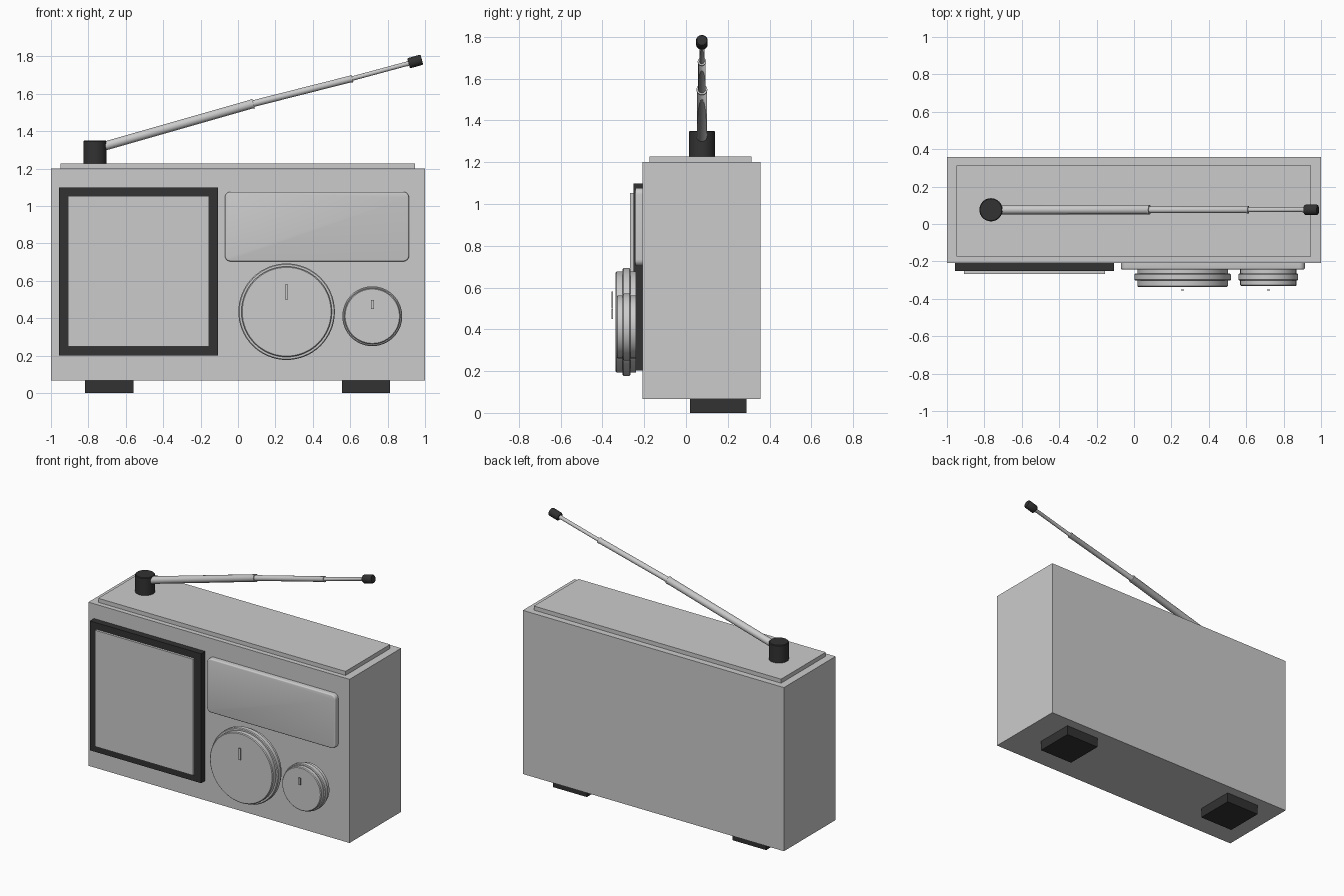
import bpy, bmesh, math
from mathutils import Vector

if "Cube" in bpy.data.objects:
    bpy.data.objects.remove(bpy.data.objects["Cube"], do_unlink=True)


def material(name, rgb):
    m = bpy.data.materials.new(name)
    m.use_nodes = True
    color = (*rgb, 1)
    m.diffuse_color = color
    m.node_tree.nodes["Principled BSDF"].inputs["Base Color"].default_value = color
    return m


GREY = material("light grey", (0.6, 0.6, 0.6))
DARK = material("dark grey", (0.032, 0.032, 0.032))


def finish(bm, name, mat, smooth=False):
    mesh = bpy.data.meshes.new(name)
    bmesh.ops.recalc_face_normals(bm, faces=bm.faces)
    bm.to_mesh(mesh)
    bm.free()
    mesh.materials.append(mat)
    ob = bpy.data.objects.new(name, mesh)
    bpy.context.collection.objects.link(ob)
    if smooth:
        bpy.ops.object.select_all(action="DESELECT")
        ob.select_set(True)
        bpy.context.view_layer.objects.active = ob
        bpy.ops.object.shade_smooth_by_angle(angle=math.radians(35))
    return ob


def box(name, x, y, z, mat, corner=0, edge=0):
    """Box from ranges; corner rounds the edges along y, edge rounds the front rim."""
    bm = bmesh.new()
    bmesh.ops.create_cube(bm, size=1)
    for v in bm.verts:
        for i, (lo, hi) in enumerate((x, y, z)):
            v.co[i] = lo if v.co[i] < 0 else hi
    if corner:
        along = [e for e in bm.edges if abs(e.verts[0].co.y - e.verts[1].co.y) > 1e-4]
        bmesh.ops.bevel(bm, geom=along, offset=corner, segments=6, profile=0.5, affect="EDGES")
    if edge:
        rim = [e for e in bm.edges if all(abs(v.co.y - y[0]) < 1e-4 for v in e.verts)]
        bmesh.ops.bevel(bm, geom=rim, offset=edge, segments=3, profile=0.5, affect="EDGES")
    return finish(bm, name, mat, smooth=bool(corner))


def lathe(name, start, axis, profile, mat, sides=32):
    """Turn (distance, radius) points around an axis and cap both ends."""
    bm = bmesh.new()
    turn = Vector(axis).to_track_quat("Z", "Y")
    rings = []
    for d, r in profile:
        ring = []
        for k in range(sides):
            a = math.tau * k / sides
            p = Vector((r * math.cos(a), r * math.sin(a), d))
            ring.append(bm.verts.new(Vector(start) + turn @ p))
        rings.append(ring)
    for a, b in zip(rings, rings[1:]):
        for k in range(sides):
            n = (k + 1) % sides
            bm.faces.new((a[k], a[n], b[n], b[k]))
    bm.faces.new(rings[0])
    bm.faces.new(rings[-1])
    return finish(bm, name, mat, smooth=True)


# Cabinet, raised top and feet
box("cabinet", (-1, 1), (-0.208, 0.357), (0.067, 1.2), GREY)
box("top_plate", (-0.948, 0.946), (-0.175, 0.314), (1.2, 1.228), GREY)
for side, x in (("right", -0.817), ("left", 0.557)):
    box(side + "_foot", (x, x + 0.257), (0.02, 0.29), (0, 0.067), DARK)

# Speaker frame with its panel, and the tuning display
box("speaker_frame", (-0.958, -0.106), (-0.252, -0.208), (0.202, 1.098), DARK)
box("speaker_panel", (-0.908, -0.156), (-0.268, -0.252), (0.248, 1.053), GREY)
box("tuning_display", (-0.07, 0.914), (-0.243, -0.208), (0.704, 1.076), GREY,
    corner=0.03, edge=0.008)


# Stepped dials with a raised middle band, and their pointer plates
def dial(name, x, z, rim, face, depth, mark):
    c = 0.005
    profile = [(0, face), (0.025, face), (0.025, rim - c), (0.025 + c, rim),
               (0.063 - c, rim), (0.063, rim - c), (0.063, face),
               (depth - c, face), (depth, face - c)]
    lathe(name, (x, -0.24, z), (0, -1, 0), profile, GREY, sides=64)
    box(name + "_pointer", (x - 0.008, x + 0.008), (-0.356, -0.349), mark, GREY)


dial("tuning_dial", 0.26, 0.435, 0.258, 0.242, 0.097, (0.5, 0.58))
dial("volume_dial", 0.718, 0.411, 0.16, 0.15, 0.092, (0.45, 0.497))

# Telescopic aerial on its pivot
AERIAL_Y = 0.076
lathe("aerial_pivot", (-0.765, AERIAL_Y, 1.228), (0, 0, 1),
      [(0, 0.062), (0.118, 0.062), (0.122, 0.058)], DARK)
joints = [Vector((x, AERIAL_Y, z)) for x, z in
          ((-0.75, 1.31), (0.083, 1.548), (0.612, 1.682), (0.912, 1.763), (0.983, 1.783))]
parts = (("lower", 0.024), ("middle", 0.018), ("upper", 0.012))
for (name, r), a, b in zip(parts, joints, joints[1:]):
    length = (b - a).length
    lathe("aerial_" + name, a, b - a,
          [(0, r), (length - 0.012, r), (length - 0.009, r + 0.002), (length, r + 0.002)], GREY, 24)
tip = joints[4] - joints[3]
lathe("aerial_tip", joints[3], tip,
      [(0, 0.024), (0.006, 0.028), (tip.length - 0.006, 0.028), (tip.length, 0.024)], DARK, 24)
